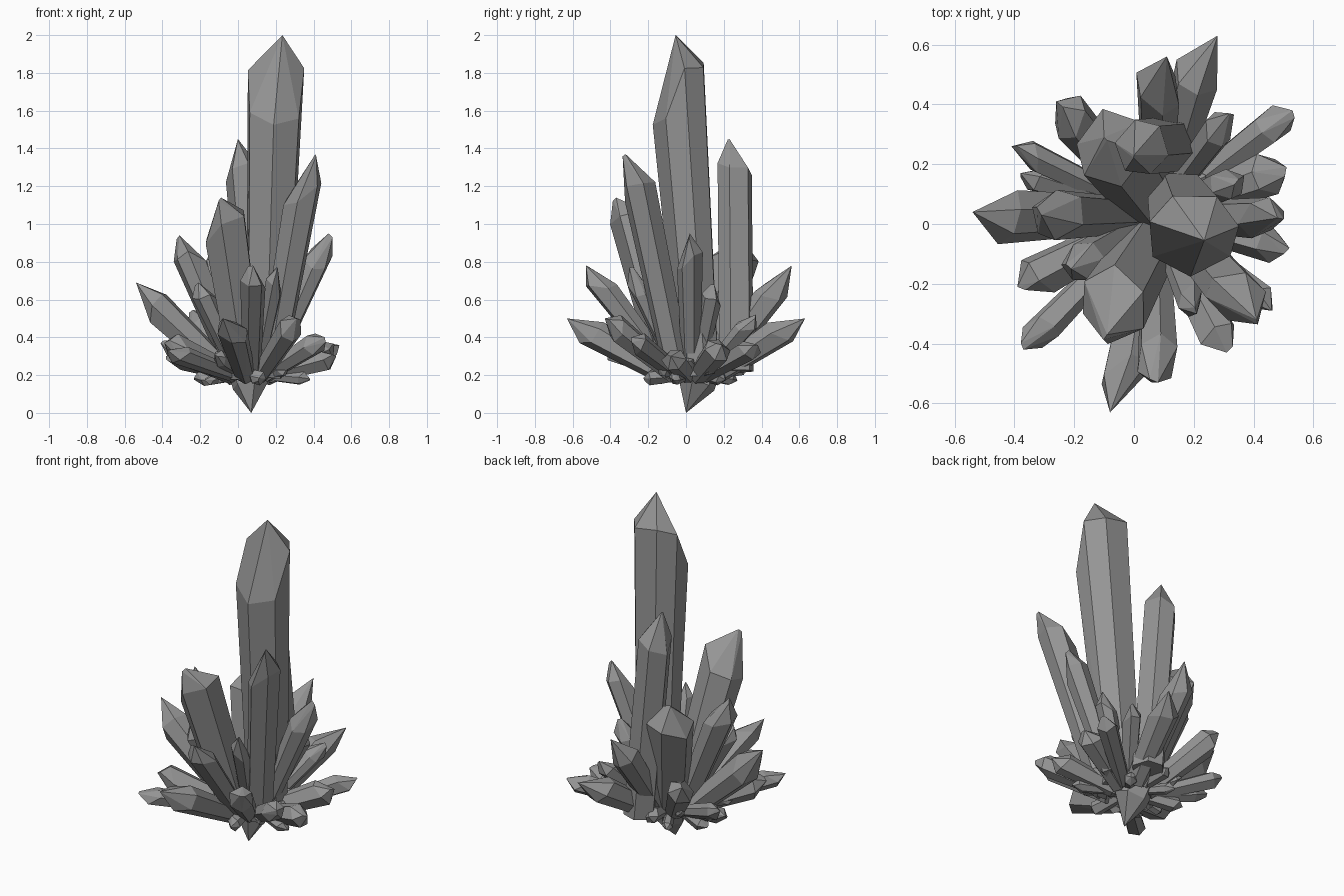
import bpy, bmesh, math, random
from mathutils import Vector

random.seed(11)
cube = bpy.data.objects.get("Cube")
if cube:
    bpy.data.objects.remove(cube, do_unlink=True)

grey = bpy.data.materials.new("stone grey")
grey.use_nodes = True
COLOUR = (0.3, 0.3, 0.3, 1)
grey.diffuse_color = COLOUR
grey.node_tree.nodes["Principled BSDF"].inputs["Base Color"].default_value = COLOUR

CORE = Vector((0.07, 0.03, 0.2))


def crystal(name, tip, radius, base=None, root=0.7, shoulder=0.87, low=None,
            tilt=0.11, heel=None, sides=6, ridge=0.4, skew=(0, 0, 0)):
    """Tapered prism with one side of its shoulder cut lower and a ridged tip.
    skew moves the tip sideways off the axis of the shaft."""
    tip = Vector(tip)
    if base is None:
        out = (tip - CORE) * Vector((1, 1, 0))
        base = CORE + out * 0.2
    base = Vector(base)
    axis = tip - Vector(skew) - base
    length = axis.length
    axis.normalize()
    if low is None:
        low = [random.uniform(-1, 1) for _ in range(3)]
    low = Vector(low)
    side = (low - axis * low.dot(axis)).normalized()
    other = axis.cross(side)
    points = [tip, tip + (other * ridge - axis * ridge * 0.4) * radius]
    if heel:
        points.append(Vector(heel))
    for i in range(sides):
        a = i * math.tau / sides + random.uniform(-0.12, 0.12)
        ray = side * math.cos(a) + other * math.sin(a)
        cut = min(max(1.6 * math.cos(a), 0), 1)
        t = shoulder - tilt * cut + random.uniform(-0.02, 0.02)
        points.append(base + ray * radius * root)
        points.append(base + axis * length * t + ray * radius)
    bm = bmesh.new()
    for p in points:
        bm.verts.new(p)
    bmesh.ops.convex_hull(bm, input=bm.verts[:])
    bmesh.ops.dissolve_limit(bm, angle_limit=math.radians(2), verts=bm.verts[:], edges=bm.edges[:])
    bmesh.ops.recalc_face_normals(bm, faces=bm.faces[:])
    mesh = bpy.data.meshes.new(name)
    bm.to_mesh(mesh)
    bm.free()
    mesh.materials.append(grey)
    obj = bpy.data.objects.new(name, mesh)
    bpy.context.collection.objects.link(obj)


# Main spire and the tall crystals around it
crystal("main_spire", (0.235, -0.055, 2.0), 0.155, base=(0.15, 0.075, 0.2), root=0.72,
        shoulder=0.9, low=(0, -1, 0), tilt=0.16, sides=7, ridge=0, skew=(0.03, 0, 0))
crystal("rear_spire", (0.0, 0.23, 1.45), 0.095, base=(0.12, 0.265, 0.22), root=1.0, shoulder=0.89,
        low=(-1, 0.2, 0), tilt=0.05, ridge=0.1, skew=(-0.01, -0.025, 0))
crystal("right_spire", (0.41, -0.32, 1.37), 0.092, base=(0.17, -0.04, 0.2), root=0.8,
        low=(-1, -0.3, 0), ridge=0.2, skew=(0.03, -0.035, 0))
crystal("front_spire", (-0.09, -0.37, 1.14), 0.125, base=(0.05, -0.07, 0.2), root=0.8,
        low=(-1, 0.7, 0), tilt=0.14, ridge=0.2, shoulder=0.9, skew=(0, -0.06, 0))
crystal("root_crystal", (-0.1, 0.29, 0.93), 0.13, base=(0.07, 0.055, 0.15), root=0.78,
        heel=(0.07, 0.0, 0.0), tilt=0.05, ridge=0.1)

# Medium crystals fanning out: name, tip, radius
MEDIUM = [
    ("east_high", (0.48, 0.02, 0.95), 0.07),
    ("west_high", (-0.31, 0.03, 0.94), 0.085),
    ("north_west", (-0.26, 0.41, 0.53), 0.075),
    ("north_west_low", (-0.41, 0.26, 0.37), 0.05),
    ("west_low", (-0.38, 0.17, 0.3), 0.05),
    ("south_west_blunt", (-0.39, -0.21, 0.37), 0.075),
    ("south_west_low", (-0.37, -0.42, 0.33), 0.055),
    ("south_west_high", (-0.21, -0.15, 0.69), 0.065),
    ("south_high", (0.08, -0.53, 0.78), 0.07),
    ("south_east_high", (0.21, -0.3, 0.77), 0.05),
    ("south_east", (0.31, -0.43, 0.5), 0.07),
    ("east_south", (0.46, -0.29, 0.4), 0.06),
    ("east_low", (0.52, -0.08, 0.3), 0.065),
    ("east_blunt", (0.51, 0.19, 0.36), 0.075),
    ("east_middle", (0.35, 0.15, 0.68), 0.055),
    ("north_east_low", (0.53, 0.38, 0.36), 0.06),
    ("north_east_short", (0.32, 0.37, 0.52), 0.055),
]
for name, tip, radius in MEDIUM:
    crystal(name + "_crystal", tip, radius)

# Long crystals with sharp tips: name, tip, radius, sideways shift of the tip
SHARP = [
    ("west_long", (-0.54, 0.04, 0.69), 0.09, (0, 0.02, 0.03)),
    ("south_long", (-0.08, -0.63, 0.5), 0.08, (-0.03, 0, 0)),
    ("north_east_long", (0.28, 0.63, 0.5), 0.08, (0.04, 0.02, 0)),
    ("north_high", (0.11, 0.56, 0.78), 0.08, (0.03, 0, 0)),
]
for name, tip, radius, skew in SHARP:
    crystal(name + "_crystal", tip, radius, shoulder=0.8, ridge=0, skew=skew)

# Small crystals crowded round the foot
for i in range(18):
    a = i * math.tau / 18 + random.uniform(-0.1, 0.1)
    reach = random.uniform(0.2, 0.36)
    tip = (CORE.x + reach * math.cos(a), CORE.y + reach * math.sin(a), random.uniform(0.17, 0.32))
    crystal(f"small_crystal_{i}", tip, random.uniform(0.025, 0.045))
